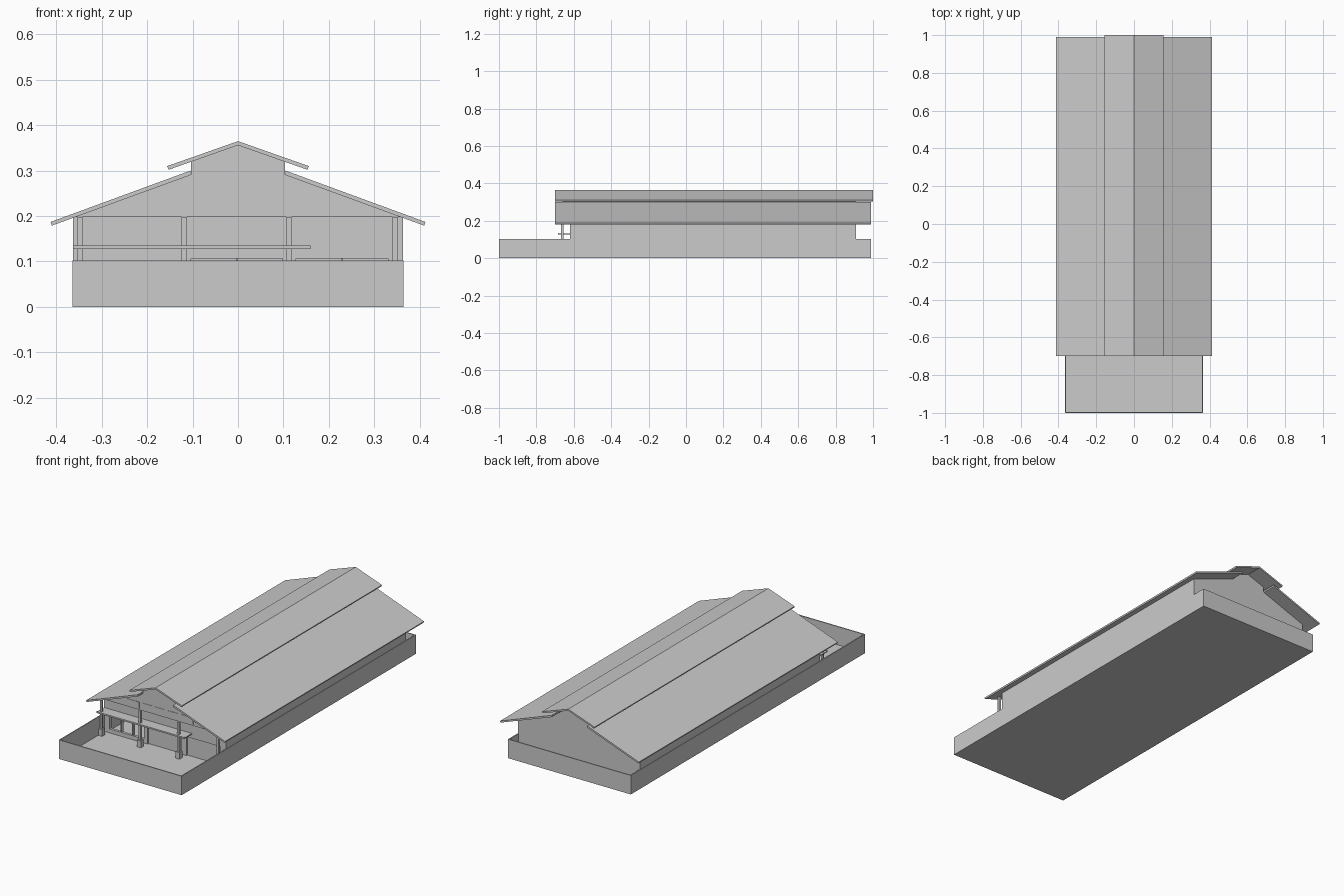
import bpy

if "Cube" in bpy.data.objects:
    bpy.data.objects.remove(bpy.data.objects["Cube"])


def mesh(name, verts, faces):
    me = bpy.data.meshes.new(name)
    me.from_pydata(verts, [], faces)
    me.update()
    ob = bpy.data.objects.new(name, me)
    bpy.context.collection.objects.link(ob)
    return ob


def prism(name, profile, y0, y1):
    """Extrude an (x, z) profile, counter-clockwise seen from the front, along y."""
    n = len(profile)
    verts = [(x, y0, z) for x, z in profile] + [(x, y1, z) for x, z in profile]
    faces = [tuple(range(n)), tuple(range(2 * n - 1, n - 1, -1))]
    faces += [(i, i + n, (i + 1) % n + n, (i + 1) % n) for i in range(n)]
    return mesh(name, verts, faces)


def box(name, x0, x1, y0, y1, z0, z1):
    return prism(name, [(x0, z0), (x1, z0), (x1, z1), (x0, z1)], y0, y1)


# Base tray: thin floor with a parapet all round
W, T = 0.365, 0.006
box("base_floor", -W, W, -1.0, 0.99, 0, 0.004)
box("parapet_front", -W, W, -1.0, -1.0 + T, 0, 0.102)
box("parapet_back", -W, W, 0.99 - T, 0.99, 0, 0.102)
for side, s in (("left", -1), ("right", 1)):
    a, b = sorted((s * W, s * (W - T)))
    box("parapet_" + side, a, b, -1.0, 0.99, 0, 0.102)

# Main hall walls
H = 0.36
for side, s in (("left", -1), ("right", 1)):
    a, b = sorted((s * (H + 0.003), s * (H - 0.015)))
    box("hall_wall_" + side, a, b, -0.62, 0.91, 0, 0.198)
box("hall_wall_back", -H, H, 0.895, 0.91, 0, 0.198)

# Front wall: lintel and piers around three openings
openings = [(-0.33, -0.125, 0.098), (-0.103, 0.098, 0.106), (0.128, 0.33, 0.106)]
box("front_lintel", -H, H, -0.62, -0.605, 0.106, 0.198)
edges = [-H] + [v for o in openings for v in o[:2]] + [H]
for i in range(0, len(edges), 2):
    box("front_pier", edges[i], edges[i + 1], -0.62, -0.605, 0, 0.106)

# Left window bay: sill, head and mullions
x0, x1, top = openings[0]
box("window_sill", x0, x1, -0.62, -0.605, 0, 0.025)
box("window_head", x0, x1, -0.62, -0.605, top, 0.106)
for k in range(1, 3):
    x = x0 + (x1 - x0) * k / 3
    box("window_mullion", x - 0.004, x + 0.004, -0.62, -0.605, 0.025, top)

# Recessed double doors
for x0, x1, top in openings[1:]:
    mid = (x0 + x1) / 2
    for a, b in ((x0, mid - 0.001), (mid + 0.001, x1)):
        box("door_leaf", a, b, -0.612, -0.606, 0.004, top)

# Gabled upper block carrying the raised clerestory
half = [(H, 0.198), (0.103, 0.292), (0.103, 0.321), (0, 0.357)]
gable = half + [(-x, z) for x, z in reversed(half[:-1])]
prism("gable_block", gable, -0.66, 0.91)

# Row of gable windows
for x0, x1 in ((-0.198, -0.125), (-0.103, -0.045), (-0.03, 0.028),
               (0.045, 0.103), (0.125, 0.197)):
    box("gable_window", x0, x1, -0.662, -0.655, 0.205, 0.24)

# Lower roof slopes
slope = [(0.105, 0.29), (0.41, 0.179), (0.413, 0.187), (0.105, 0.3)]
prism("lower_roof_right", slope, -0.70, 0.99)
prism("lower_roof_left", [(-x, z) for x, z in reversed(slope)], -0.70, 0.99)

# Upper ridge roof
prism("ridge_roof", [(-0.153, 0.302), (0, 0.356), (0.153, 0.302), (0.156, 0.31),
                     (0, 0.365), (-0.156, 0.31)], -0.70, 1.0)

# Porch posts on square footings
for x in (-0.348, -0.118, 0.112, 0.346):
    box("porch_post", x - 0.006, x + 0.006, -0.668, -0.656, 0, 0.198)
    box("post_footing", x - 0.012, x + 0.012, -0.674, -0.65, 0, 0.04)

# Porch canopy with a thin fascia lip
box("canopy", -0.363, 0.16, -0.685, -0.62, 0.127, 0.132)
box("canopy_lip", -0.363, 0.16, -0.685, -0.68, 0.132, 0.135)
